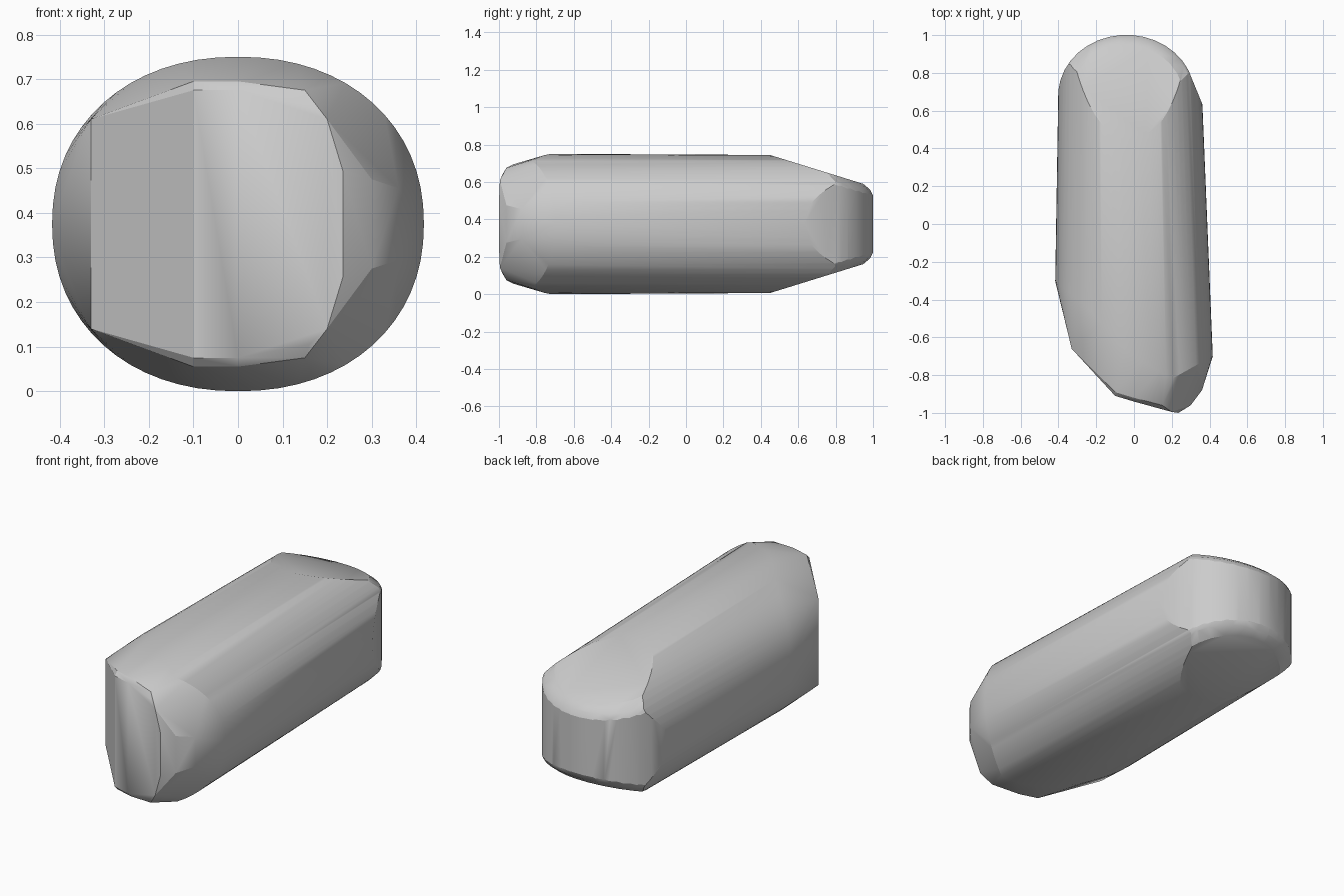
import bpy, bmesh, math
from mathutils import Vector

if "Cube" in bpy.data.objects:
    bpy.data.objects.remove(bpy.data.objects["Cube"], do_unlink=True)

MID = 0.375  # height of the horizontal plane of symmetry


def hull(points):
    """Closed convex mesh around the points."""
    bm = bmesh.new()
    for p in points:
        bm.verts.new(p)
    bmesh.ops.remove_doubles(bm, verts=bm.verts[:], dist=0.0008)
    res = bmesh.ops.convex_hull(bm, input=bm.verts[:])
    loose = [v for v in bm.verts if not v.link_faces]
    bmesh.ops.delete(bm, geom=loose, context='VERTS')
    return bm


def cut(bm, point, normal):
    """Slice off everything beyond a plane and close the shape again."""
    bmesh.ops.bisect_plane(bm, geom=bm.verts[:] + bm.edges[:] + bm.faces[:], dist=1e-5,
                           plane_co=point, plane_no=Vector(normal).normalized(), clear_outer=True)
    points = [v.co.copy() for v in bm.verts]
    bm.free()
    return hull(points)


def interp(x, table):
    for (x0, y0), (x1, y1) in zip(table, table[1:]):
        if x <= x1:
            return y0 + (y1 - y0) * max(0, x - x0) / (x1 - x0)
    return table[-1][1]


# Long rounded tube, narrowing slightly toward the back
front_edge = [(-0.42, -0.3), (-0.24, -0.45), (-0.02, -0.69), (0.2, -0.82), (0.415, -0.7)]
points = []
SIDES = 64
for i in range(SIDES):
    a = 2 * math.pi * i / SIDES
    c, s = math.cos(a), math.sin(a)
    u = math.copysign(abs(c) ** 0.93, c)
    w = math.copysign(abs(s) ** 0.93, s)
    x = 0.417 * u
    points.append((x, interp(x, front_edge), MID + 0.375 * w))
    points.append((0.37 * u - 0.025, 1.05, MID + 0.366 * w))

# Blunt faceted nose, mirrored above and below
nose = [(-0.33, -0.66, 0.235), (-0.1, -0.89, 0.32), (-0.1, -0.91, 0.3),
        (0, -0.92, 0.32), (0, -0.94, 0.3), (0.15, -0.96, 0.3), (0.16, -0.978, 0.27),
        (0.2, -0.995, 0.235), (0.235, -1, 0.12), (0.3, -0.96, 0.1), (0.36, -0.88, 0.08)]
for x, y, h in nose:
    points += [(x, y, MID + h), (x, y, MID - h)]
bm = hull(points)

# Sloped planes above and below the tail
SLOPE = 0.31
for side in (1, -1):
    bm = cut(bm, (0, 0.43, MID + side * 0.375), (0, SLOPE, side))

# Round tail wall with a softened rim
for deg in range(20, 171, 10):
    t = math.radians(deg)
    p = Vector((-0.04 + 0.36 * math.cos(t), 0.68 + 0.32 * math.sin(t), MID))
    n = Vector((math.cos(t) / 0.36, math.sin(t) / 0.32, 0)).normalized()
    bm = cut(bm, p, n)
    rim = 0.375 - SLOPE * (p.y - 0.43) - 0.045
    for side in (1, -1):
        up = Vector((0, 0, side))
        bm = cut(bm, p + up * rim, n * 2 + up)
        bm = cut(bm, p - n * 0.015 + up * (rim + 0.03), n + up * 1.2)

bmesh.ops.dissolve_limit(bm, angle_limit=math.radians(0.5), verts=bm.verts[:], edges=bm.edges[:])
bmesh.ops.recalc_face_normals(bm, faces=bm.faces[:])
mesh = bpy.data.meshes.new("body")
bm.to_mesh(mesh)
bm.free()
body = bpy.data.objects.new("body", mesh)
bpy.context.collection.objects.link(body)

# Plain grey surface
grey = bpy.data.materials.new("plain_grey")
grey.use_nodes = True
colour = (0.6, 0.6, 0.6, 1)
grey.diffuse_color = colour
grey.node_tree.nodes["Principled BSDF"].inputs["Base Color"].default_value = colour
mesh.materials.append(grey)

bpy.ops.object.select_all(action='DESELECT')
body.select_set(True)
bpy.context.view_layer.objects.active = body
bpy.ops.object.shade_smooth_by_angle(angle=math.radians(25))
